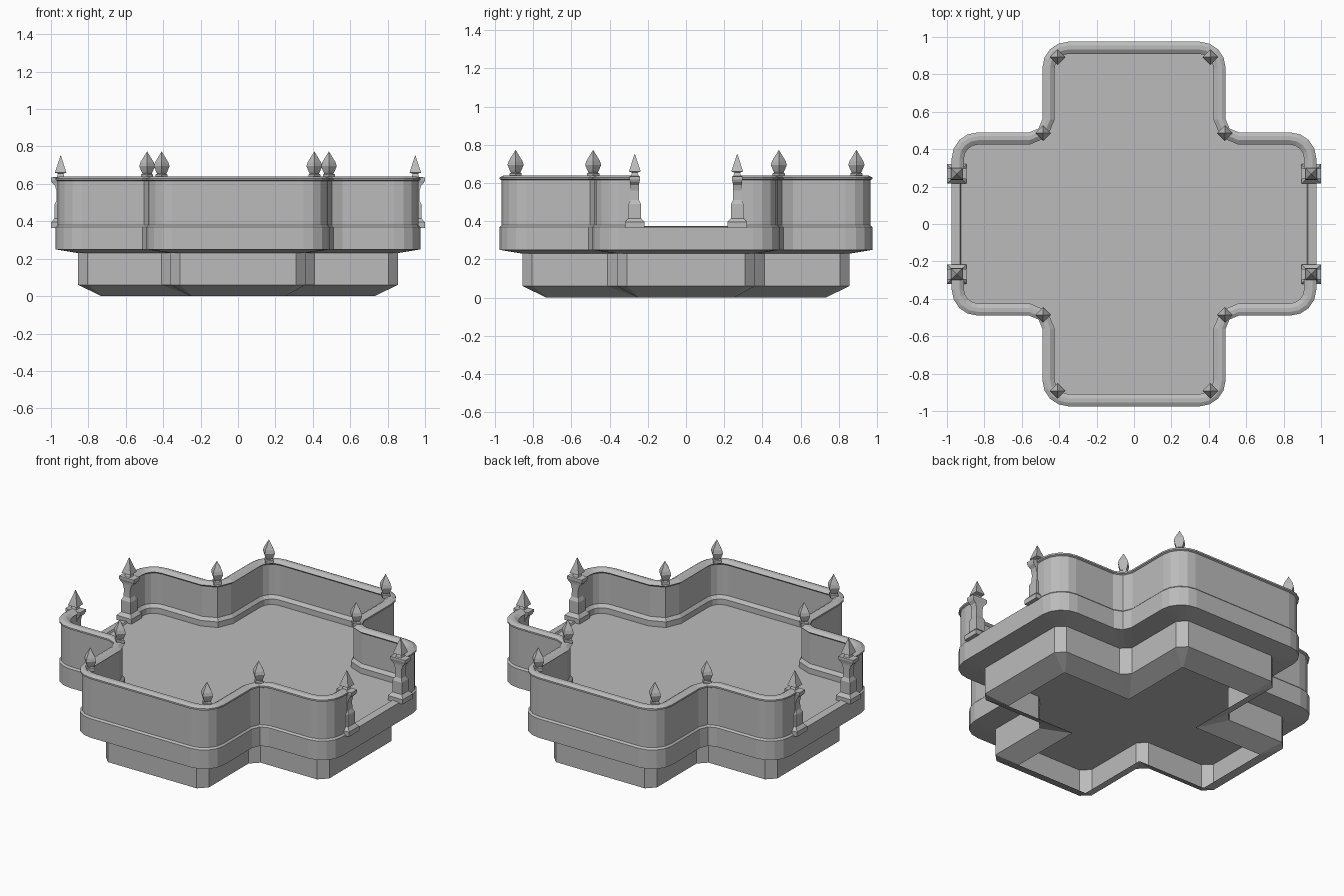
import bpy, bmesh
from math import sin, cos, pi, radians
from mathutils import Vector

cube = bpy.data.objects.get("Cube")
if cube:
    bpy.data.objects.remove(cube)

GREY = (0.5, 0.5, 0.5, 1)
stone = bpy.data.materials.new("grey stone")
stone.use_nodes = True
stone.diffuse_color = GREY
stone.node_tree.nodes["Principled BSDF"].inputs["Base Color"].default_value = GREY

GATE = 0.27      # half width of the side openings
REACH, ARM = 0.975, 0.49


def arc(corner, radius, start, sweep, steps):
    """Round a right-angled corner; the arc begins at angle start."""
    a, b = radians(start), radians(start + sweep)
    centre = Vector(corner) - radius * Vector((cos(a) + cos(b), sin(a) + sin(b)))
    return [centre + radius * Vector((cos(a + (b - a) * i / steps),
                                      sin(a + (b - a) * i / steps)))
            for i in range(steps + 1)]


def half_cross(reach, arm, tip, inner, steps=4, inner_steps=2, gate=GATE):
    """Back half of a rounded cross outline, from the +x gate to the -x gate."""
    right = arc((reach, arm), tip, 0, 90, steps)
    right += arc((arm, arm), inner, 270, -90, inner_steps)
    right += arc((arm, reach), tip, 0, 90, steps)
    left = [Vector((-p.x, p.y)) for p in reversed(right)]
    return [Vector((reach, gate))] + right + left + [Vector((-reach, gate))]


def full_cross(*args, **kw):
    half = half_cross(*args, **kw)
    return half + [-p for p in half]


def loft(name, rings, around=True, along=False, caps=(True, True)):
    """Skin a list of rings of 3D points."""
    bm = bmesh.new()
    rows = [[bm.verts.new(p) for p in ring] for ring in rings]
    n = len(rows[0])
    pairs = list(zip(rows, rows[1:])) + ([(rows[-1], rows[0])] if along else [])
    for a, b in pairs:
        for i in range(n if around else n - 1):
            j = (i + 1) % n
            bm.faces.new((a[i], a[j], b[j], b[i]))
    if around:
        for cap, row in zip(caps, (rows[0], rows[-1])):
            if cap:
                bm.faces.new(row)
    else:
        for k in (0, -1):
            bm.faces.new([row[k] for row in rows])
    bmesh.ops.recalc_face_normals(bm, faces=bm.faces)
    mesh = bpy.data.meshes.new(name)
    bm.to_mesh(mesh)
    bm.free()
    mesh.materials.append(stone)
    obj = bpy.data.objects.new(name, mesh)
    bpy.context.collection.objects.link(obj)
    return obj


def at(points, z):
    return [(p.x, p.y, z) for p in points]


def inset(d):
    return (REACH - d, ARM - d, 0.14 - d, 0.07 + d)


# Floor slab: tapered underside, outer band, recessed floor
loft("floor_slab", [
    at(full_cross(0.855, 0.36, 0.05, 0.05), 0.23),
    at(full_cross(*inset(0)), 0.25),
    at(full_cross(*inset(0)), 0.37),
    at(full_cross(*inset(0.045)), 0.375),
    at(full_cross(*inset(0.05)), 0.365),
])

# Hollow foundation skirt with an inward flare at its foot, open below
low = dict(steps=1, inner_steps=1, gate=0.1)
loft("foundation", [
    at(full_cross(0.855, 0.36, 0.05, 0.05, **low), 0.235),
    at(full_cross(0.855, 0.36, 0.05, 0.05, **low), 0.06),
    at(full_cross(0.73, 0.25, 0.005, 0.005, **low), 0),
], caps=(False, False))

# Parapet walls with skirting and coping, swept around each half
WALL = [(0, 0.37), (0.01, 0.38), (0.01, 0.615), (0, 0.62), (0, 0.63),
        (0.02, 0.64), (0.042, 0.64), (0.066, 0.625), (0.05, 0.612),
        (0.05, 0.42), (0.066, 0.4), (0.066, 0.365)]
for side, turn in (("back", 1), ("front", -1)):
    loft(side + "_parapet",
         [at([p * turn for p in half_cross(*inset(d))], z) for d, z in WALL],
         around=False, along=True)


def stack(name, x, y, sections, diamond=False):
    """Four-sided turned shape from (half x, half y, z) sections."""
    square = [(1, 0), (0, 1), (-1, 0), (0, -1)] if diamond else \
             [(1, 1), (-1, 1), (-1, -1), (1, -1)]
    return loft(name, [[(x + hx * a, y + hy * b, z) for a, b in square]
                       for hx, hy, z in sections])


# Gate posts: plinth, block, slim shaft, wide bracketed cap, pointed top
POST = [(0.052, 0.052, 0.365), (0.052, 0.052, 0.395), (0.038, 0.038, 0.41),
        (0.033, 0.033, 0.415), (0.033, 0.033, 0.49), (0.023, 0.023, 0.51),
        (0.022, 0.022, 0.56), (0.03, 0.022, 0.59), (0.046, 0.024, 0.605),
        (0.052, 0.028, 0.618), (0.052, 0.028, 0.634), (0.02, 0.02, 0.638),
        (0.014, 0.014, 0.655), (0.031, 0.031, 0.66), (0.001, 0.001, 0.752)]
# Wall finials: collar and pointed bud
BUD = [(0.032, 0.63), (0.032, 0.65), (0.024, 0.655), (0.03, 0.665),
       (0.042, 0.695), (0.036, 0.715), (0.001, 0.772)]

for sx, xn in ((1, "left"), (-1, "right")):
    for sy, yn in ((-1, "front"), (1, "back")):
        tag = f"{yn}_{xn}"
        stack(tag + "_gate_post", sx * 0.948, sy * 0.268, POST)
        bud = [(r, r, z) for r, z in BUD]
        stack(tag + "_corner_finial", sx * 0.408, sy * 0.892, bud, True)
        stack(tag + "_inner_finial", sx * 0.486, sy * 0.486, bud, True)
